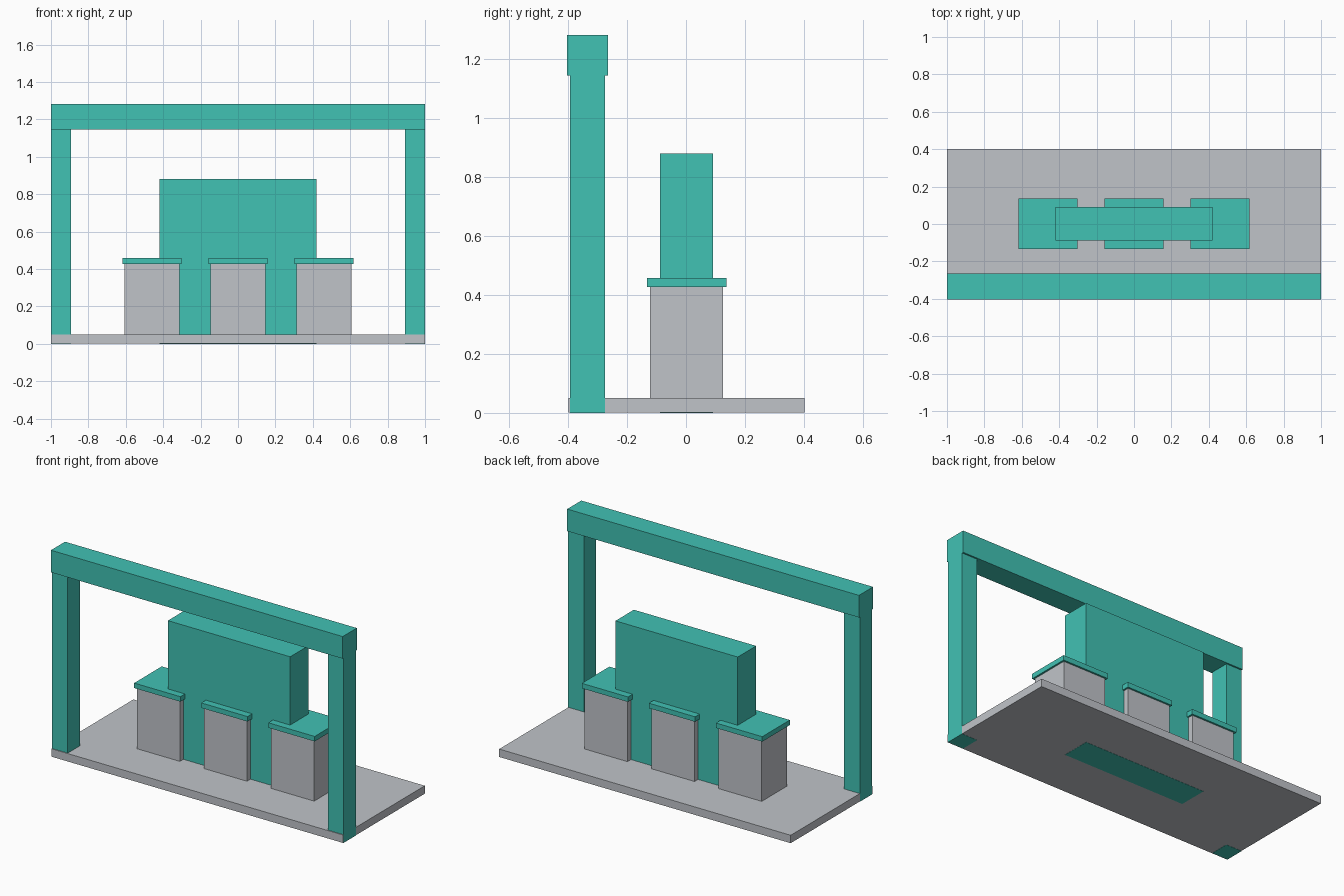
import bpy

cube = bpy.data.objects.get("Cube")
if cube:
    bpy.data.objects.remove(cube, do_unlink=True)


def material(name, color):
    mat = bpy.data.materials.new(name)
    mat.use_nodes = True
    mat.diffuse_color = color
    mat.node_tree.nodes["Principled BSDF"].inputs["Base Color"].default_value = color
    return mat


teal = material("teal", (0.053, 0.539, 0.456, 1))
grey = material("light grey", (0.527, 0.552, 0.584, 1))


def box(name, mat, center, size, bottom, top):
    """Box given by its plan centre, plan size and height range."""
    bpy.ops.mesh.primitive_cube_add(size=1, location=(*center, (bottom + top) / 2))
    obj = bpy.context.object
    obj.name = name
    obj.scale = (*size, top - bottom)
    bpy.ops.object.transform_apply(location=False, rotation=False, scale=True)
    obj.data.materials.append(mat)
    return obj


MID_Y = 0.002      # plan centre line of the base
GATE_Y = -0.334    # centre line of the front gate

# Floor slab, a hair inside the posts and panel that run through it
box("base", grey, (0, MID_Y), (1.998, 0.8), 0.001, 0.05)

# Gate: two posts carrying a beam
for side, name in ((-1, "right_post"), (1, "left_post")):
    box(name, teal, (side * 0.946, GATE_Y), (0.108, 0.118), 0, 1.145)
box("top_beam", teal, (0, GATE_Y), (2, 0.138), 1.145, 1.282)

# Central upright panel
box("back_panel", teal, (0, MID_Y), (0.838, 0.18), 0, 0.881)

# Three pedestals with overhanging caps
for i, name in ((-1, "right"), (0, "middle"), (1, "left")):
    x = i * 0.46
    box(name + "_pedestal", grey, (x, MID_Y), (0.295, 0.248), 0.05, 0.427)
    box(name + "_cap", teal, (x, MID_Y), (0.317, 0.27), 0.427, 0.458)
